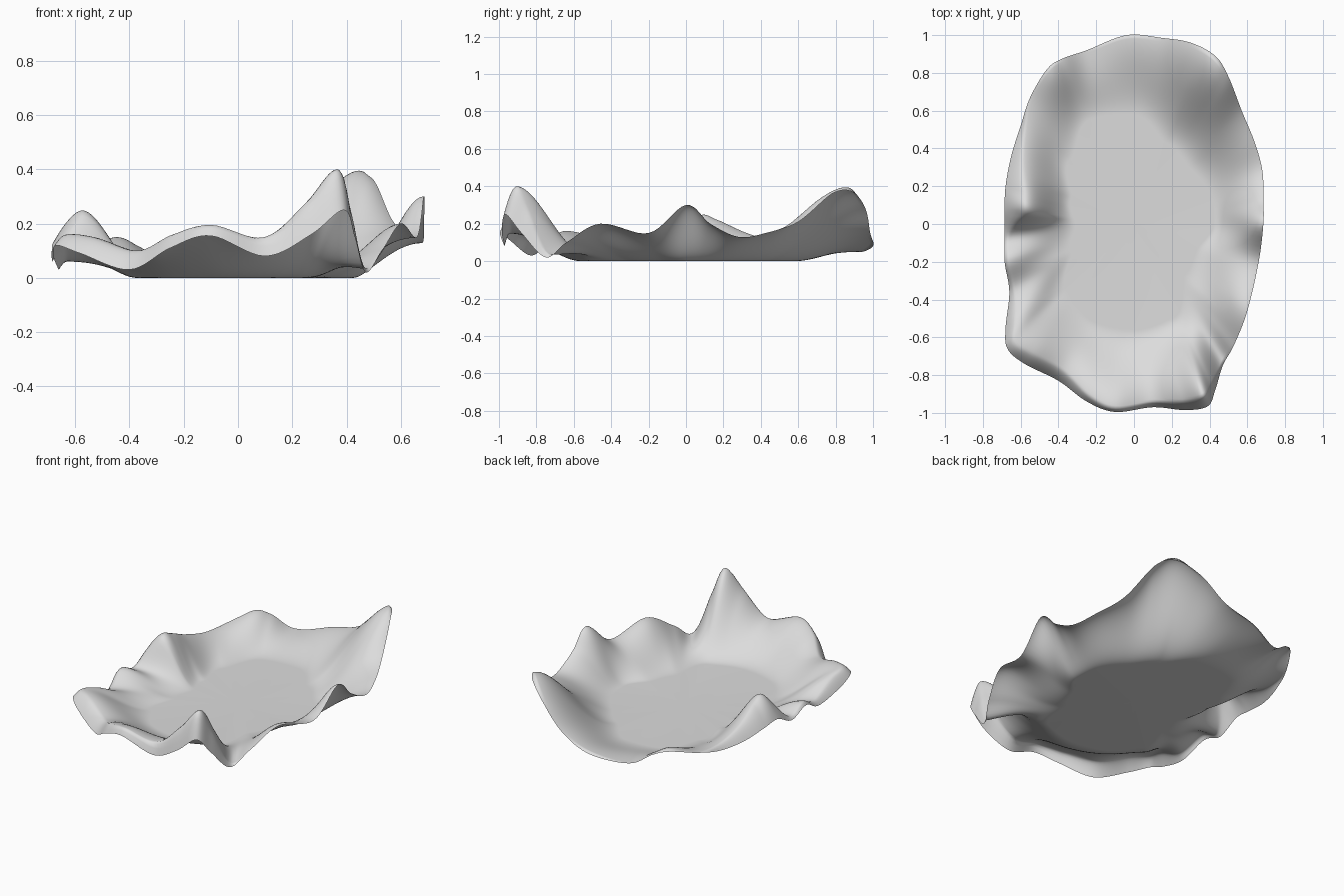
import bpy
import bmesh
from math import atan2, hypot, pi
from mathutils import Vector

# Remove the default cube only
default_cube = bpy.data.objects.get("Cube")
if default_cube:
    bpy.data.objects.remove(default_cube, do_unlink=True)

# Rim stations, counter-clockwise: x, y, crest height, drop of the curled lip
RIM = [
    (.685, 0, .3, 0), (.685, .13, .2, 0), (.68, .28, .13, 0),
    (.64, .43, .15, 0), (.57, .6, .21, 0), (.5, .78, .36, 0),
    (.43, .89, .39, .02), (.3, .96, .28, 0), (.15, .985, .15, 0),
    (-.04, 1, .09, .01), (-.25, .92, .05, 0), (-.38, .875, .12, 0),
    (-.46, .82, .15, .01), (-.55, .67, .1, 0), (-.6, .52, .1, .03),
    (-.65, .36, .15, .07), (-.68, .2, .22, .11), (-.685, .08, .24, .12),
    (-.685, -.06, .08, .02), (-.685, -.2, .12, .02), (-.66, -.36, .06, .03),
    (-.68, -.55, .13, .05), (-.67, -.66, .16, .04), (-.58, -.74, .15, .06),
    (-.4, -.83, .1, .07), (-.25, -.94, .16, .05), (-.1, -.995, .195, .04),
    (.1, -.97, .15, .07), (.27, -.985, .28, .12), (.39, -.965, .4, .15),
    (.43, -.88, .26, .11), (.47, -.75, .04, .02), (.53, -.64, .1, 0),
    (.6, -.46, .2, 0), (.66, -.2, .15, 0),
]
# Radius of the flat floor at equal angles, counter-clockwise from +x
FLOOR = [.42, .43, .42, .46, .58, .6, .48, .36,
         .31, .36, .5, .56, .56, .54, .38, .36]
STEPS_PER_STATION = 8
RINGS = 40
BLUR = 10


def smooth(t):
    t = max(0.0, min(1.0, t))
    return t * t * (3 - 2 * t)


def closed_spline(points, steps):
    """Smooth closed curve through the stations, in all four values."""
    count = len(points)
    result = []
    for i in range(count):
        a, b, c, d = (Vector(points[(i + k) % count]) for k in (-1, 0, 1, 2))
        for s in range(steps):
            t = s / steps
            result.append(b + (c - a) * (t / 2)
                          + (a * 2 - b * 5 + c * 4 - d) * (t * t / 2)
                          + (b * 3 - a - c * 3 + d) * (t ** 3 / 2))
    return result


def floor_radius(x, y):
    """Floor radius in the direction of a rim point."""
    place = (atan2(y, x) / (2 * pi) % 1) * len(FLOOR)
    i = int(place)
    a, b = (FLOOR[k % len(FLOOR)] for k in (i, i + 1))
    return a + (b - a) * smooth(place - i)


def wall_point(station, soft_crest, ring):
    """Point on the wall, from the floor edge over the crest to the rim."""
    x, y, crest, drop = station
    drop = max(drop, 0)
    floor_edge = floor_radius(x, y) / hypot(x, y)
    # The curl is wide on the -x side and tight elsewhere
    crest_at = 1 - min(.16, drop * (.4 + 1.5 * max(0, -x)))
    t = floor_edge + (1 - floor_edge) * ring / RINGS
    rise = (t - floor_edge) / (crest_at - floor_edge)
    # Folds are rounder near the floor than at the crest
    height = (soft_crest + (crest - soft_crest) * smooth(rise)) * smooth(rise)
    if t > crest_at:
        height -= drop * ((t - crest_at) / (1 - crest_at)) ** 1.6
    return x * t, y * t, height


# Wavy dish: flat floor, rising folded wall and curled lip in one thin sheet
outline = closed_spline(RIM, STEPS_PER_STATION)
total = len(outline)
soft = [sum(outline[(i + k) % total].z for k in range(-BLUR, BLUR + 1))
        / (2 * BLUR + 1) for i in range(total)]

bm = bmesh.new()
rings = [[bm.verts.new(wall_point(p, s, r)) for p, s in zip(outline, soft)]
         for r in range(RINGS + 1)]
centre = bm.verts.new((0, 0, 0))
for i in range(total):
    j = (i + 1) % total
    bm.faces.new((centre, rings[0][i], rings[0][j]))
    for inner, outer in zip(rings, rings[1:]):
        bm.faces.new((inner[i], outer[i], outer[j], inner[j]))

mesh = bpy.data.meshes.new("wavy_dish")
bm.to_mesh(mesh)
bm.free()
dish = bpy.data.objects.new("wavy_dish", mesh)
bpy.context.scene.collection.objects.link(dish)

# Plain light grey material
grey = bpy.data.materials.new("light grey")
grey.use_nodes = True
colour = (.72, .72, .72, 1)
grey.diffuse_color = colour
for node in grey.node_tree.nodes:
    if node.type == "BSDF_PRINCIPLED":
        node.inputs["Base Color"].default_value = colour
mesh.materials.append(grey)

# Smooth shading over the whole sheet
for polygon in mesh.polygons:
    polygon.use_smooth = True
